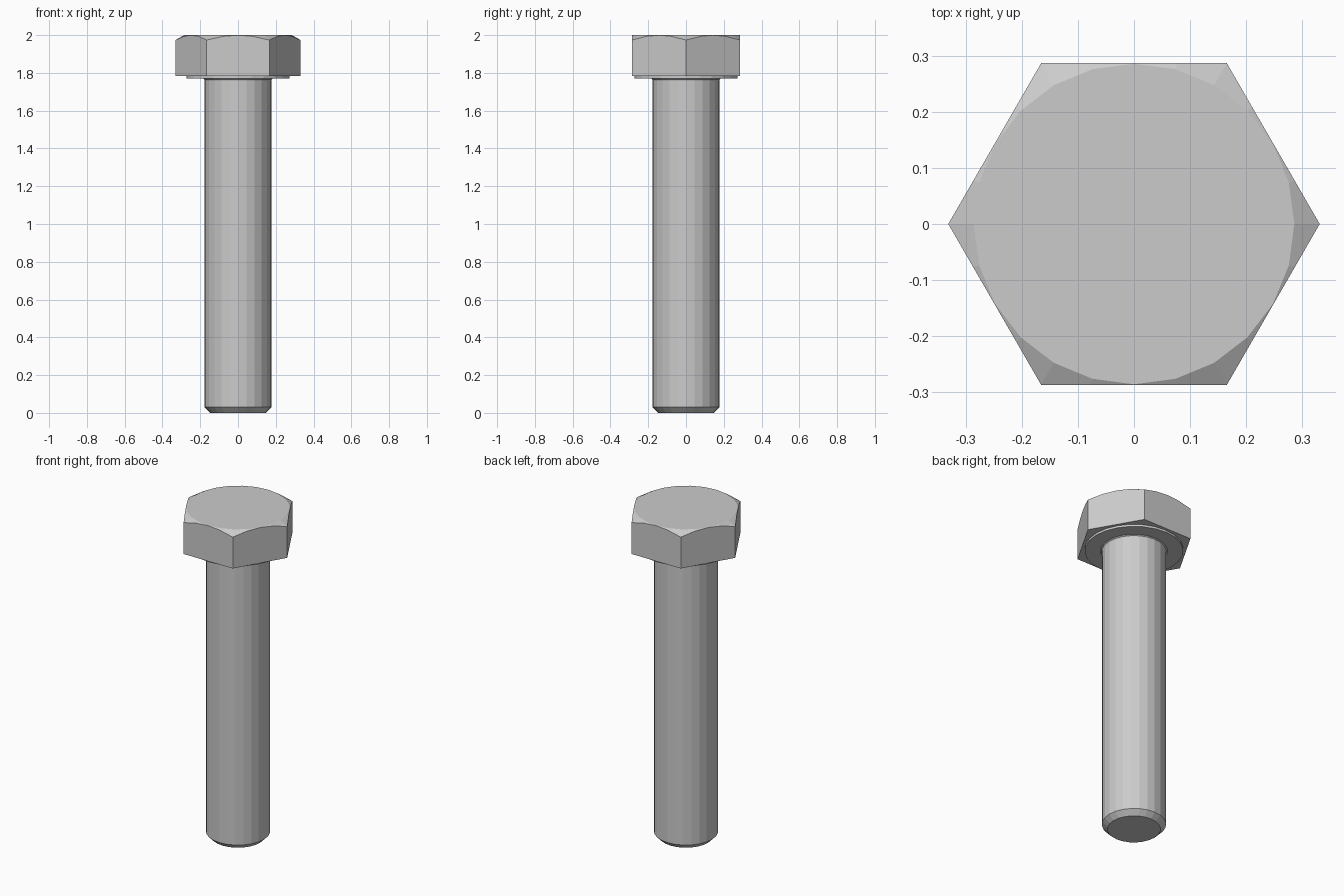
import bpy, bmesh, math

if "Cube" in bpy.data.objects:
    bpy.data.objects.remove(bpy.data.objects["Cube"])

SIDES = 24


def lathe(name, profile, sides=SIDES):
    """Revolve (radius, z) points into a closed solid with flat end caps."""
    bm = bmesh.new()
    rings = []
    for r, z in profile:
        rings.append([bm.verts.new((r * math.cos(2 * math.pi * i / sides),
                                    r * math.sin(2 * math.pi * i / sides), z))
                      for i in range(sides)])
    for low, high in zip(rings, rings[1:]):
        for i in range(sides):
            j = (i + 1) % sides
            bm.faces.new((low[i], low[j], high[j], high[i]))
    bm.faces.new(rings[0][::-1])
    bm.faces.new(rings[-1])
    bmesh.ops.recalc_face_normals(bm, faces=bm.faces[:])
    mesh = bpy.data.meshes.new(name)
    bm.to_mesh(mesh)
    bm.free()
    obj = bpy.data.objects.new(name, mesh)
    bpy.context.collection.objects.link(obj)
    return obj


HEAD_BASE, TOP = 1.783, 2.0
CORNER_R = 0.331
FLAT_R = CORNER_R * math.cos(math.pi / 6)

# Shank with chamfered tip and small fillet under the head
lathe("shank", [(0.147, 0), (0.177, 0.03), (0.177, 1.757),
                (0.179, 1.765), (0.186, 1.771)])

# Round bearing face under the head
lathe("washer_face", [(0.272, 1.77), (0.272, HEAD_BASE)])

# Hexagonal head
head = lathe("hex_head", [(CORNER_R, HEAD_BASE), (CORNER_R, TOP)], 6)

# 30 degree cone that trims the head's top corners
z0, z1 = HEAD_BASE - 0.1, TOP
slope = math.tan(math.radians(60))
cone = lathe("head_chamfer_cutter", [(FLAT_R - 0.001 + (z1 - z0) * slope, z0),
                                     (FLAT_R - 0.001, z1)])
chamfer = head.modifiers.new("chamfer", 'BOOLEAN')
chamfer.operation = 'INTERSECT'
chamfer.solver = 'EXACT'
chamfer.object = cone

# Apply the trim and discard the cutter
bpy.context.view_layer.objects.active = head
head.select_set(True)
bpy.ops.object.modifier_apply(modifier=chamfer.name)
bpy.data.objects.remove(cone, do_unlink=True)
